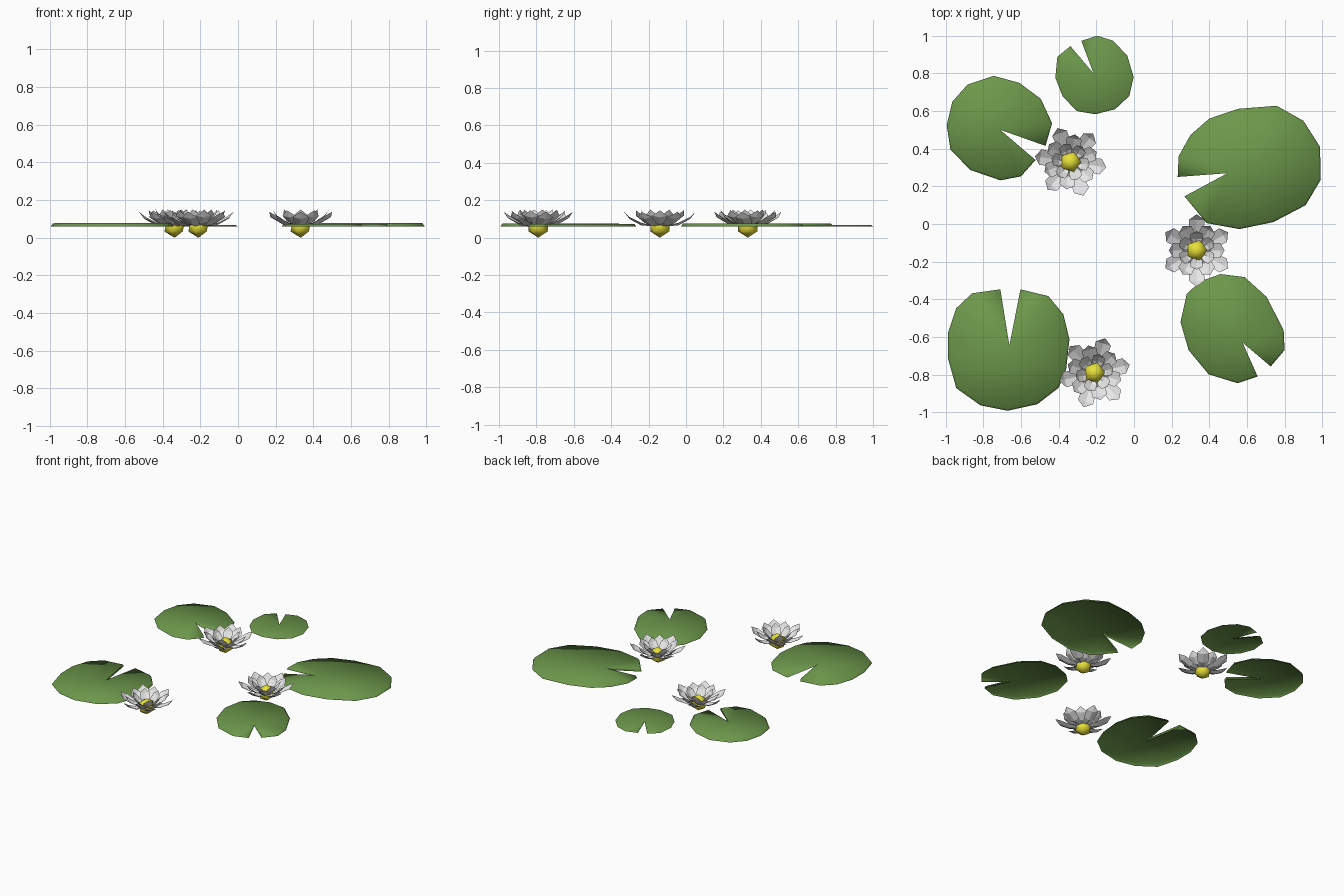
import bpy, bmesh, math
from mathutils import Vector


def material(name, rgb):
    m = bpy.data.materials.new(name)
    m.diffuse_color = (*rgb, 1)
    return m


GREEN = material("leaf green", (0.15, 0.31, 0.07))
WHITE = material("petal white", (0.8, 0.8, 0.8))
YELLOW = material("centre yellow", (0.8, 0.75, 0.04))


def finish(bm, name, mat, smooth):
    me = bpy.data.meshes.new(name)
    for f in bm.faces:
        f.smooth = smooth
    bm.to_mesh(me)
    bm.free()
    me.materials.append(mat)
    ob = bpy.data.objects.new(name, me)
    bpy.context.collection.objects.link(ob)
    return ob


# Lily pad: thin flat top fanned from the notch, with a sloping skirt round the rim
def lily_pad(name, notch, rim, top):
    c = Vector(notch)
    bm = bmesh.new()
    upper, lower = [], []
    for p in rim:
        d = Vector(p) - c
        q = c + d * (1 - 0.012 / d.length)
        upper.append(bm.verts.new((q.x, q.y, top)))
        lower.append(bm.verts.new((p[0], p[1], 0.06)))
    hub = bm.verts.new((c.x, c.y, top))
    hub_low = bm.verts.new((c.x, c.y, 0.06))
    for a, b in zip(upper, upper[1:]):
        bm.faces.new((hub, a, b))
    up, low = upper + [hub], lower + [hub_low]
    for i in range(len(up)):
        j = (i + 1) % len(up)
        bm.faces.new((up[i], low[i], low[j], up[j]))
    bmesh.ops.recalc_face_normals(bm, faces=bm.faces)
    if bm.faces[0].normal.z < 0:
        bmesh.ops.reverse_faces(bm, faces=bm.faces)
    finish(bm, name, GREEN, True)


lily_pad("lily_pad_back_left", (-0.71, 0.50),
         [(-0.47, 0.415), (-0.435, 0.535), (-0.495, 0.665), (-0.61, 0.75), (-0.745, 0.787),
          (-0.885, 0.74), (-0.965, 0.65), (-0.995, 0.525), (-0.975, 0.395), (-0.87, 0.287),
          (-0.71, 0.232), (-0.60, 0.253), (-0.523, 0.34)], 0.076)
lily_pad("lily_pad_back_small", (-0.215, 0.80),
         [(-0.28, 0.973), (-0.195, 1.0), (-0.11, 0.973), (-0.035, 0.893), (-0.002, 0.78),
          (-0.025, 0.68), (-0.10, 0.61), (-0.205, 0.583), (-0.305, 0.60), (-0.38, 0.68),
          (-0.418, 0.777), (-0.407, 0.888), (-0.338, 0.945)], 0.068)
lily_pad("lily_pad_right", (0.497, 0.27),
         [(0.232, 0.25), (0.237, 0.36), (0.30, 0.473), (0.40, 0.56), (0.555, 0.612),
          (0.758, 0.628), (0.90, 0.548), (0.988, 0.41), (0.992, 0.235), (0.912, 0.10),
          (0.74, 0.01), (0.56, -0.027), (0.385, 0.005), (0.268, 0.147)], 0.077)
lily_pad("lily_pad_front_left", (-0.662, -0.645),
         [(-0.603, -0.347), (-0.455, -0.383), (-0.375, -0.48), (-0.343, -0.612), (-0.36, -0.77),
          (-0.40, -0.87), (-0.513, -0.957), (-0.672, -0.992), (-0.816, -0.963), (-0.944, -0.872),
          (-0.987, -0.718), (-0.987, -0.575), (-0.944, -0.447), (-0.86, -0.368), (-0.71, -0.347)],
         0.077)
lily_pad("lily_pad_front_right", (0.577, -0.63),
         [(0.726, -0.757), (0.80, -0.67), (0.795, -0.564), (0.705, -0.388), (0.588, -0.282),
          (0.46, -0.266), (0.35, -0.305), (0.28, -0.372), (0.247, -0.521), (0.29, -0.67),
          (0.396, -0.798), (0.55, -0.846), (0.657, -0.81)], 0.074)


# Petal: folded and cupped sheet, as stations of (radius, half width, mid height, edge height)
LAYERS = [
    (0, [(0.03, 0.012, 0.060, 0.062), (0.10, 0.038, 0.066, 0.080),
         (0.162, 0.042, 0.100, 0.110), (0.192, 0, 0.138, 0.138)]),
    (30, [(0.03, 0.012, 0.062, 0.066), (0.08, 0.038, 0.072, 0.088),
          (0.125, 0.040, 0.108, 0.117), (0.148, 0, 0.146, 0.146)]),
    (0, [(0.03, 0.012, 0.064, 0.070), (0.06, 0.032, 0.078, 0.095),
         (0.088, 0.032, 0.118, 0.124), (0.102, 0, 0.150, 0.150)]),
]


def flower(name, x, y, turn):
    bm = bmesh.new()
    for offset, stations in LAYERS:
        for k in range(6):
            a = math.radians(turn + offset + 60 * k)
            ca, sa = math.cos(a), math.sin(a)

            def vert(r, w, z):
                return bm.verts.new((x + r * ca - w * sa, y + r * sa + w * ca, z))
            rows = [(vert(r, -w, ze), vert(r, 0, zm), vert(r, w, ze))
                    for r, w, zm, ze in stations[:-1]]
            for p, q in zip(rows, rows[1:]):
                bm.faces.new((p[0], q[0], q[1], p[1]))
                bm.faces.new((p[1], q[1], q[2], p[2]))
            r, w, zm, ze = stations[-1]
            tip = vert(r, 0, zm)
            bm.faces.new((rows[-1][0], tip, rows[-1][1]))
            bm.faces.new((rows[-1][1], tip, rows[-1][2]))
    finish(bm, name + "_petals", WHITE, False)
    # Yellow centre
    bm = bmesh.new()
    bmesh.ops.create_icosphere(bm, subdivisions=1, radius=0.06)
    bmesh.ops.translate(bm, verts=bm.verts, vec=(x, y, 0.06))
    finish(bm, name + "_centre", YELLOW, True)


flower("flower_back", -0.337, 0.33, -9)
flower("flower_right", 0.333, -0.14, 30)
flower("flower_front", -0.21, -0.79, 13)
